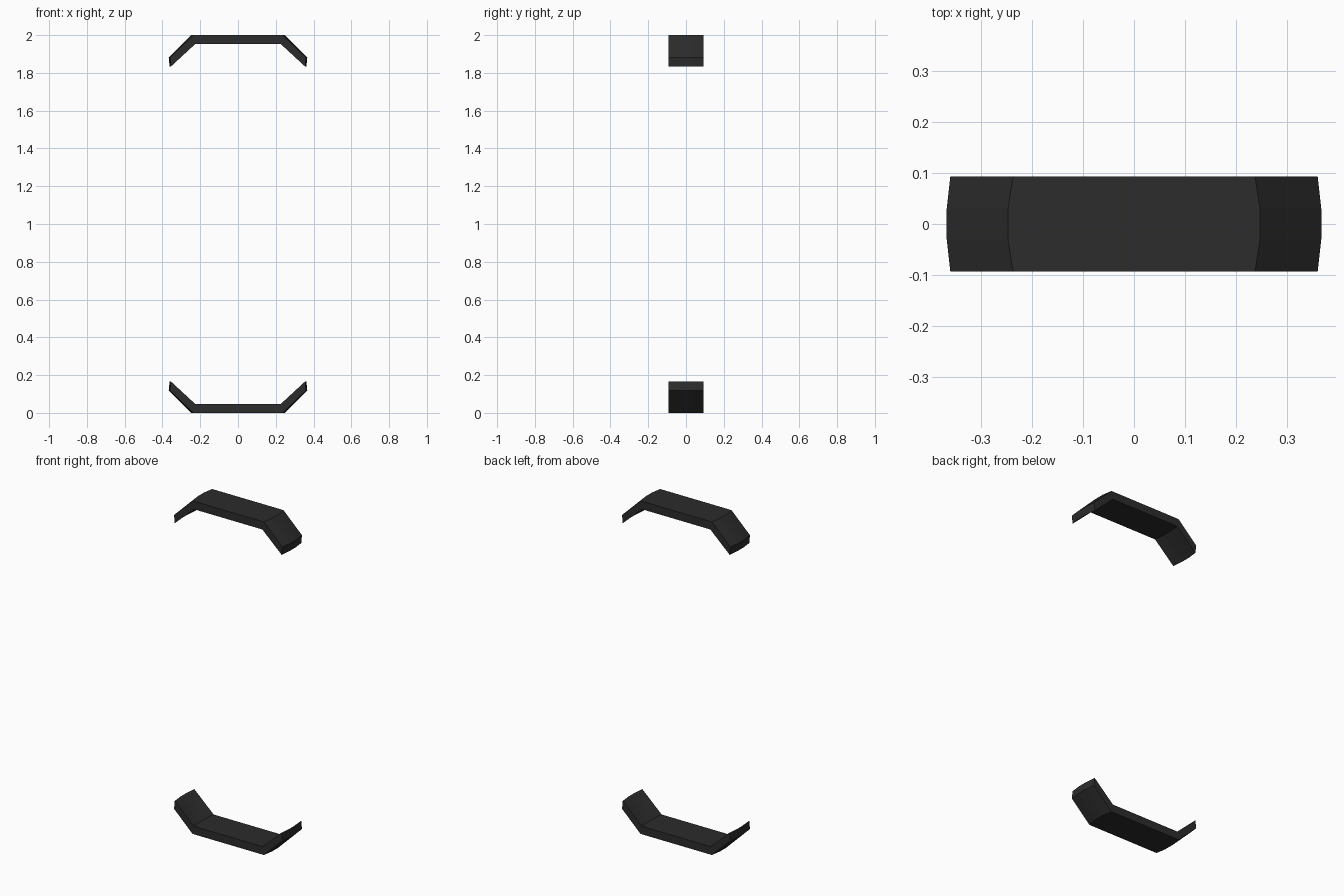
import bpy, bmesh

if "Cube" in bpy.data.objects:
    bpy.data.objects.remove(bpy.data.objects["Cube"])

# dark material
dark = bpy.data.materials.new("dark_grey")
dark.diffuse_color = (0.025, 0.025, 0.025, 1)
dark.use_nodes = True
dark.node_tree.nodes["Principled BSDF"].inputs["Base Color"].default_value = dark.diffuse_color

# half profile: (x at side edge, extra x at the middle, depth from the outer face)
HALF_OUTER = [(0.237, 0.010, 0.0), (0.360, 0.007, 0.118)]
HALF_INNER = [(0.355, 0.007, 0.166), (0.227, 0.006, 0.048)]
# stations across the width: (y, bulge factor)
STATIONS = [(-0.093, 0), (-0.03, 1), (0.03, 1), (0.093, 0)]


def bracket(name, to_z):
    """Bent strip with angled wings whose ends bulge slightly in plan."""
    half = HALF_OUTER + HALF_INNER
    bm = bmesh.new()
    rings = []
    for y, k in STATIONS:
        right = [(x + b * k, y, to_z(d)) for x, b, d in half]
        left = [(-x, y, z) for x, y, z in reversed(right)]
        rings.append([bm.verts.new(p) for p in right + left])
    n = len(rings[0])
    for a, b in zip(rings, rings[1:]):
        for i in range(n):
            j = (i + 1) % n
            bm.faces.new((a[i], a[j], b[j], b[i]))
    # side caps: right wing, flat middle, left wing
    for r in (rings[0], rings[-1]):
        for q in ((0, 1, 2, 3), (0, 3, 4, 7), (4, 5, 6, 7)):
            bm.faces.new([r[i] for i in q])
    bmesh.ops.recalc_face_normals(bm, faces=bm.faces)
    me = bpy.data.meshes.new(name)
    bm.to_mesh(me)
    bm.free()
    me.materials.append(dark)
    ob = bpy.data.objects.new(name, me)
    bpy.context.collection.objects.link(ob)


bracket("upper_bracket", lambda d: 2 - d)
bracket("lower_bracket", lambda d: d)
